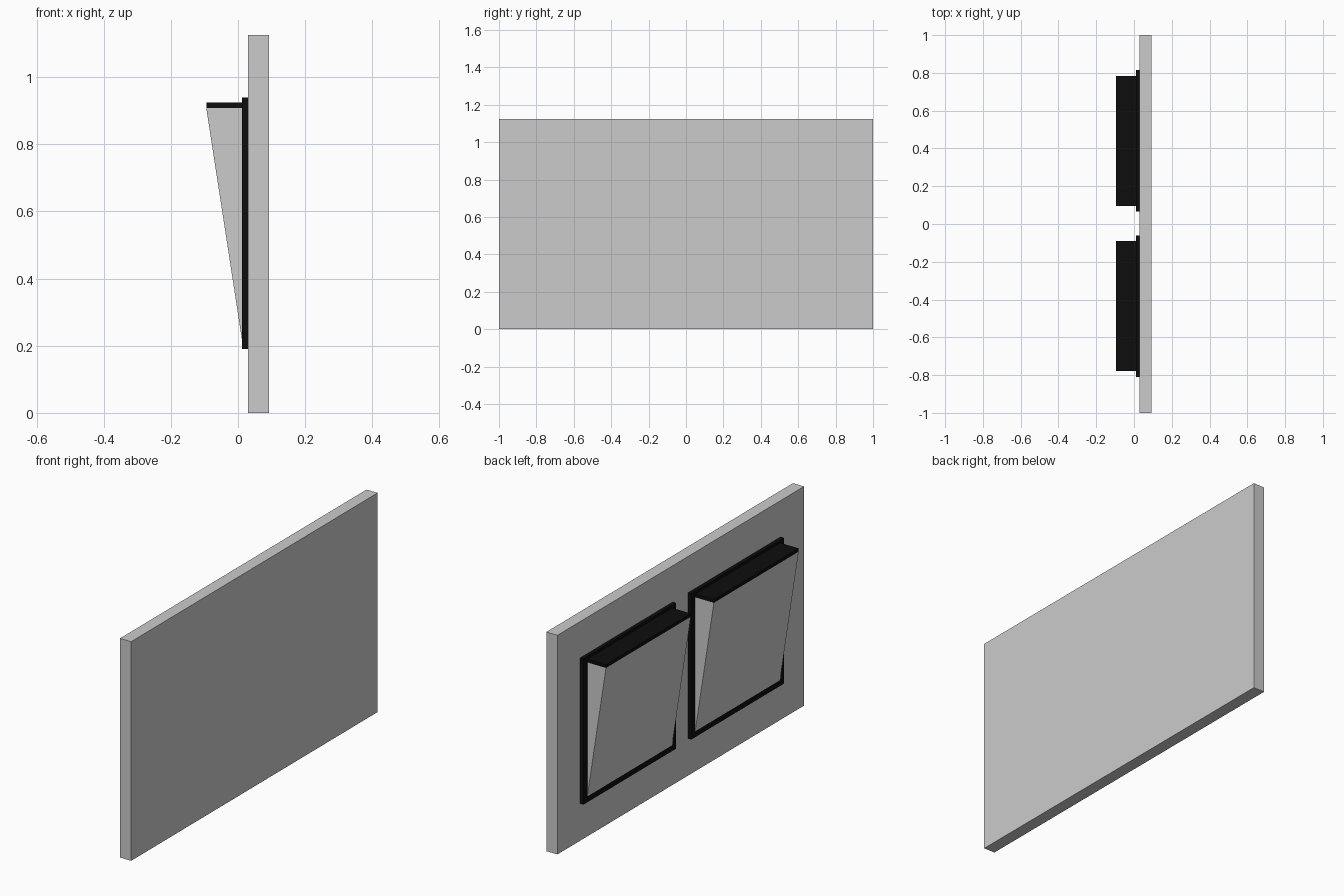
import bpy

if "Cube" in bpy.data.objects:
    bpy.data.objects.remove(bpy.data.objects["Cube"])

black = bpy.data.materials.new("black")
black.diffuse_color = (0.004, 0.004, 0.004, 1)
black.use_nodes = True
black.node_tree.nodes["Principled BSDF"].inputs["Base Color"].default_value = black.diffuse_color


def prism(name, profile, y0, y1, mat=None):
    """Extrude an (x, z) profile, listed counter-clockwise seen from -y, along y."""
    n = len(profile)
    verts = [(x, y, z) for y in (y0, y1) for x, z in profile]
    faces = [tuple(range(n)), tuple(range(2 * n - 1, n - 1, -1))]
    faces += [(i, i + n, (i + 1) % n + n, (i + 1) % n) for i in range(n)]
    mesh = bpy.data.meshes.new(name)
    mesh.from_pydata(verts, [], faces)
    if mat:
        mesh.materials.append(mat)
    obj = bpy.data.objects.new(name, mesh)
    bpy.context.collection.objects.link(obj)
    return obj


def rect(x0, x1, z0, z1):
    return [(x0, z0), (x1, z0), (x1, z1), (x0, z1)]


# Wall slab
prism("wall_panel", rect(0.03, 0.093, 0, 1.125), -1, 1)

# Two wedge-shaped hoods on black backing frames
for side, yc in (("left", 0.44), ("right", -0.435)):
    prism(f"{side}_frame", rect(0.0115, 0.03, 0.19, 0.9385), yc - 0.375, yc + 0.375, black)
    prism(f"{side}_wedge", [(0.0115, 0.22), (0.0115, 0.908), (-0.0945, 0.908)][::1],
          yc - 0.344, yc + 0.344)
    prism(f"{side}_lid", rect(-0.0945, 0.0115, 0.908, 0.925), yc - 0.344, yc + 0.344, black)
